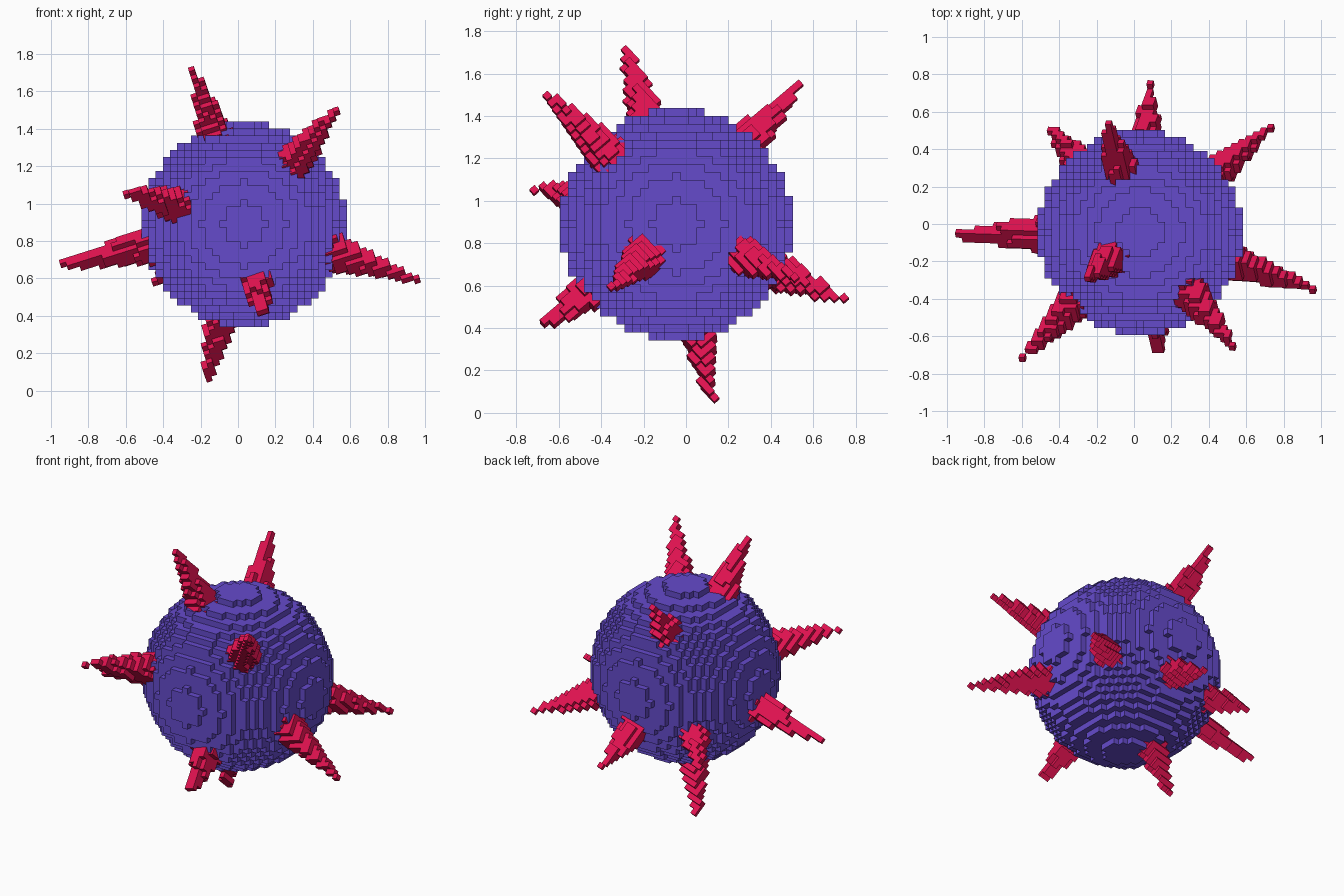
import bpy, bmesh, math
from mathutils import Vector, Matrix

if "Cube" in bpy.data.objects:
    bpy.data.objects.remove(bpy.data.objects["Cube"])

CENTRE = Vector((0.033, -0.045, 0.89))


def material(name, rgb):
    m = bpy.data.materials.new(name)
    m.diffuse_color = (*rgb, 1)
    m.use_nodes = True
    m.node_tree.nodes["Principled BSDF"].inputs["Base Color"].default_value = m.diffuse_color
    return m


def blocky(name, bm, mat, depth, matrix):
    """Turn a bmesh into an object made of grid blocks."""
    mesh = bpy.data.meshes.new(name)
    bm.to_mesh(mesh)
    bm.free()
    mesh.materials.append(mat)
    obj = bpy.data.objects.new(name, mesh)
    bpy.context.collection.objects.link(obj)
    obj.matrix_world = matrix
    mod = obj.modifiers.new("blocks", 'REMESH')
    mod.mode = 'BLOCKS'
    mod.octree_depth = depth
    mod.scale = 0.9
    mod.use_remove_disconnected = False
    return obj


# round body
bm = bmesh.new()
bmesh.ops.create_uvsphere(bm, u_segments=48, v_segments=24, radius=0.545)
blocky("body", bm, material("purple", (0.13, 0.07, 0.6)), 5,
       Matrix.Translation(CENTRE))

# spikes: tip positions, blocks follow a tilted grid
TIPS = [(-.26, -.30, 1.77), (.55, -.67, 1.53), (-.62, -.74, 1.07),
        (-.99, -.06, .66), (-.47, .53, .57), (.14, -.71, .38),
        (-.18, .13, .02), (.98, -.35, .59), (-.15, .55, 1.57),
        (.74, .52, .63), (.09, .76, .52)]
ex = Vector((.95, -.03, .3)).normalized()
ey = Vector((0, math.cos(math.radians(43)), math.sin(math.radians(43))))
ey = (ey - ex * ey.dot(ex)).normalized()
ez = ex.cross(ey)
rot = Matrix((ex, ey, ez)).transposed()

bm = bmesh.new()
for tip in TIPS:
    v = rot.transposed() @ (Vector(tip) - CENTRE)
    d = v.normalized()
    start, end = 0.46, v.length
    place = Matrix.Translation(d * (start + end) / 2) @ \
        d.to_track_quat('Z', 'Y').to_matrix().to_4x4()
    bmesh.ops.create_cone(bm, cap_ends=True, segments=12, radius1=0.105,
                          radius2=0.008, depth=end - start, matrix=place)
blocky("spikes", bm, material("crimson", (0.75, 0.006, 0.08)), 6,
       Matrix.Translation(CENTRE) @ rot.to_4x4())
